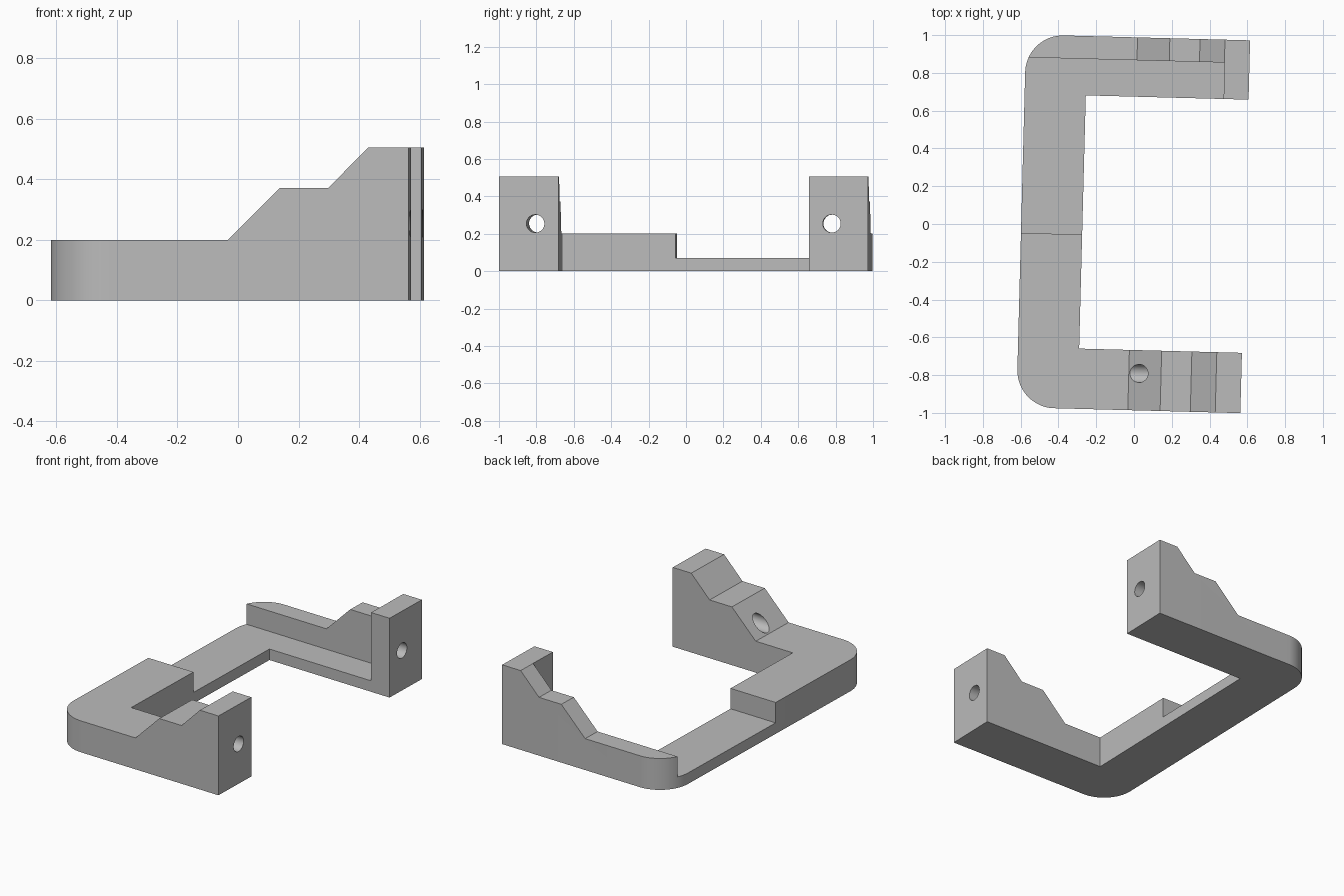
import bpy, bmesh, math
from mathutils import Matrix, Vector

if "Cube" in bpy.data.objects:
    bpy.data.objects.remove(bpy.data.objects["Cube"])

TILT = math.radians(-1.5)      # the whole bracket is turned slightly about z
U0, U1 = -0.597, 0.589         # outer back edge and arm ends
V0, V1 = -0.986, 0.988         # outer sides
HEIGHT = 0.505

grey = bpy.data.materials.new("plain_grey")
grey.diffuse_color = (0.5, 0.5, 0.5, 1)
grey.use_nodes = True
grey.node_tree.nodes["Principled BSDF"].inputs["Base Color"].default_value = grey.diffuse_color


def prism(name, points, direction):
    """Extrude a planar outline along a direction."""
    bm = bmesh.new()
    face = bm.faces.new([bm.verts.new(p) for p in points])
    new = bmesh.ops.extrude_face_region(bm, geom=[face])["geom"]
    bmesh.ops.translate(bm, vec=Vector(direction),
                        verts=[g for g in new if isinstance(g, bmesh.types.BMVert)])
    bmesh.ops.recalc_face_normals(bm, faces=bm.faces)
    mesh = bpy.data.meshes.new(name)
    bm.to_mesh(mesh)
    bm.free()
    mesh.materials.append(grey)
    obj = bpy.data.objects.new(name, mesh)
    bpy.context.collection.objects.link(obj)
    return obj


def arc(cx, cy, r, start, end, n=24):
    steps = [math.radians(start + (end - start) * i / n) for i in range(n + 1)]
    return [(cx + r * math.cos(a), cy + r * math.sin(a)) for a in steps]


# C-shaped footprint with two rounded outer corners
R = 0.2
outline = [(U1, V0), (U1, -0.667), (-0.273, -0.667), (-0.273, 0.674), (U1, 0.674), (U1, V1)]
outline += arc(U0 + R, V1 - R, R, 90, 180) + arc(U0 + R, V0 + R, R, 180, 270)
bracket = prism("bracket", [(x, y, 0) for x, y in outline], (0, 0, HEIGHT))

# Stepped top: everything above this side profile is removed
steps = [(-1, 0.2), (-0.007, 0.2), (0.164, 0.371), (0.324, 0.371), (0.456, HEIGHT),
         (0.456, 0.8), (-1, 0.8)]
cutters = [prism("step_cutter", [(x, -1.2, z) for x, z in steps], (0, 2.4, 0))]

# Recess along the spine and the back arm, leaving a thin outer wall
recess = [(-1, -0.063), (0.457, -0.063), (0.457, 0.867), (-1, 0.867)]
cutters.append(prism("recess_cutter", [(x, y, 0.07) for x, y in recess], (0, 0, 1)))

# Screw holes running along each arm
for name, y in (("front_hole_cutter", -0.79), ("back_hole_cutter", 0.795)):
    ring = arc(y, 0.254, 0.048, 0, 360, 32)[:-1]
    cutters.append(prism(name, [(-0.1, a, b) for a, b in ring], (0.9, 0, 0)))

bpy.context.view_layer.objects.active = bracket
bracket.select_set(True)
for cutter in cutters:
    mod = bracket.modifiers.new(cutter.name, "BOOLEAN")
    mod.operation = "DIFFERENCE"
    mod.solver = "EXACT"
    mod.object = cutter
    bpy.ops.object.modifier_apply(modifier=mod.name)
for cutter in cutters:
    bpy.data.objects.remove(cutter)

bracket.data.transform(Matrix.Rotation(TILT, 4, "Z"))
bpy.ops.object.shade_smooth_by_angle(angle=math.radians(30))
